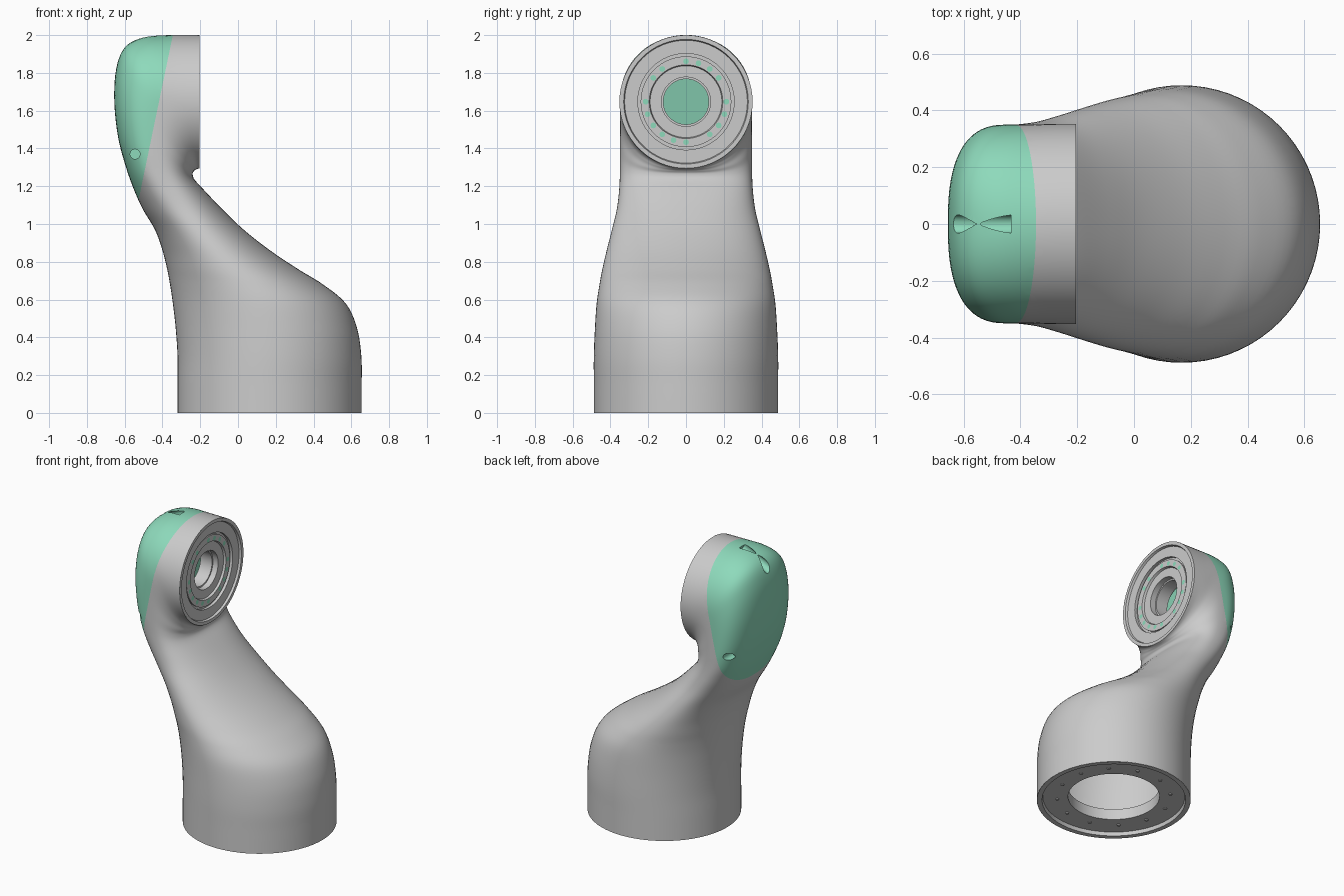
import bpy, bmesh, math
from mathutils import Vector

if "Cube" in bpy.data.objects:
    bpy.data.objects.remove(bpy.data.objects["Cube"])

X, Y, Z = Vector((1, 0, 0)), Vector((0, 1, 0)), Vector((0, 0, 1))
green = bpy.data.materials.new("cover_green")
green.diffuse_color = (0.27, 0.70, 0.50, 1)
green.use_nodes = True
green.node_tree.nodes["Principled BSDF"].inputs["Base Color"].default_value = green.diffuse_color


def add_object(name, bm, mat=None):
    me = bpy.data.meshes.new(name)
    bm.to_mesh(me)
    bm.free()
    ob = bpy.data.objects.new(name, me)
    bpy.context.collection.objects.link(ob)
    if mat:
        me.materials.append(mat)
    return ob


def activate(ob):
    bpy.ops.object.select_all(action='DESELECT')
    ob.select_set(True)
    bpy.context.view_layer.objects.active = ob


def skin(bm, rings, want):
    """Quads between closed rings; first face is made to point along want."""
    rows = [[bm.verts.new(p) for p in ring] for ring in rings]
    n, faces = len(rows[0]), []
    for a, b in zip(rows, rows[1:]):
        for j in range(n):
            k = (j + 1) % n
            faces.append(bm.faces.new((a[j], a[k], b[k], b[j])))
    faces[0].normal_update()
    if faces[0].normal.dot(want) < 0:
        bmesh.ops.reverse_faces(bm, faces=faces)


def lathe(bm, profile, origin, axis, u, n=64):
    """Revolve (height along axis, radius) points about axis."""
    v = axis.cross(u)
    rings = [[origin + axis * h + (u * math.cos(t) + v * math.sin(t)) * r
              for t in (2 * math.pi * j / n for j in range(n))] for h, r in profile]
    skin(bm, rings, axis)


def catmull(p0, p1, p2, p3, t):
    return [0.5 * (2 * b + (c - a) * t + (2 * a - 5 * b + 4 * c - d) * t * t
                   + (3 * b - a - 3 * c + d) * t ** 3)
            for a, b, c, d in zip(p0, p1, p2, p3)]


# Sections of the link: outer x, z, inner x, z, half width, roundness exponent
KEYS = [
    (-.32, 0, .655, 0, .488, 2), (-.32, .15, .655, .15, .488, 2),
    (-.32, .30, .653, .30, .488, 2), (-.33, .45, .63, .45, .482, 2),
    (-.345, .58, .57, .58, .473, 2), (-.36, .68, .45, .68, .458, 2),
    (-.375, .76, .32, .76, .443, 2), (-.40, .86, .17, .86, .42, 2),
    (-.44, .97, .03, .97, .392, 2.1), (-.505, 1.08, -.085, 1.08, .366, 2.2),
    (-.55, 1.18, -.18, 1.18, .354, 2.4), (-.593, 1.3, -.23, 1.235, .35, 2.6),
    (-.635, 1.46, -.24, 1.265, .35, 2.6), (-.655, 1.65, -.233, 1.28, .35, 2.6),
    (-.645, 1.82, -.228, 1.285, .35, 2.5), (-.60, 1.935, -.223, 1.288, .35, 2.4),
    (-.50, 1.988, -.218, 1.29, .35, 2.2), (-.36, 2.0, -.212, 1.292, .352, 2.03),
    (-.205, 2.0, -.205, 1.295, .3525, 2)]


def section(k, n=72):
    lx, lz, rx, rz, w, e = k
    outer, inner = Vector((lx, 0, lz)), Vector((rx, 0, rz))
    mid, half = (outer + inner) / 2, (inner - outer) / 2
    pts = []
    for j in range(n):
        c, s = math.cos(2 * math.pi * j / n), math.sin(2 * math.pi * j / n)
        c = math.copysign(abs(c) ** (2 / e), c)
        s = math.copysign(abs(s) ** (2 / e), s)
        pts.append(mid + half * c + Y * w * s)
    return pts


def link_shell():
    rings, m = [], len(KEYS) - 1
    for i in range(m):
        p = [KEYS[min(max(i + d, 0), m)] for d in (-1, 0, 1, 2)]
        rings += [section(catmull(*p, s / 5)) for s in range(5)]
    rings.append(section(KEYS[-1]))
    bm = bmesh.new()
    skin(bm, rings, X)
    return bm


# The slanted seam splits the shell into grey body and green cover
SEAM = Vector((-.345, 0, 2.0))
NORMAL = Vector((-.89, 0, .185)).normalized()


def split(bm, cover):
    bmesh.ops.bisect_plane(bm, geom=bm.verts[:] + bm.edges[:] + bm.faces[:], dist=1e-5,
                           plane_co=SEAM, plane_no=NORMAL,
                           clear_inner=cover, clear_outer=not cover)
    if cover:
        bmesh.ops.edgeloop_fill(bm, edges=[e for e in bm.edges if e.is_boundary])
        bmesh.ops.recalc_face_normals(bm, faces=bm.faces[:])
    return bm


body = add_object("arm_body", split(link_shell(), False))
cover = add_object("rear_cover", split(link_shell(), True), green)


# Grip groove and two screw pockets cut in the cover
def cut_rod(ob, a, b, r):
    a, b = Vector(a), Vector(b)
    bm = bmesh.new()
    bmesh.ops.create_cone(bm, cap_ends=True, segments=24, radius1=r, radius2=r,
                          depth=(b - a).length)
    rod = add_object("cutter", bm)
    rod.rotation_euler = (b - a).to_track_quat('Z', 'Y').to_euler()
    rod.location = (a + b) / 2
    rod.hide_render = True
    mod = ob.modifiers.new("cut", 'BOOLEAN')
    mod.operation, mod.solver, mod.object = 'DIFFERENCE', 'EXACT', rod
    activate(ob)
    bpy.ops.object.modifier_apply(modifier=mod.name)
    bpy.data.objects.remove(rod, do_unlink=True)


cut_rod(cover, (-.66, 0, 1.885), (-.43, 0, 1.99), .032)
for side in (-1, 1):
    cut_rod(cover, (-.545, side * .23, 1.37), (-.545, side * .45, 1.37), .026)

# Stepped mounting face with open centre bore
HEAD = Vector((-.205, 0, 1.6475))
bm = bmesh.new()
lathe(bm, [(0, .3525), (0, .33), (-.015, .325), (-.015, .255), (-.035, .255), (-.035, .24),
           (-.025, .24), (-.025, .195), (-.04, .19), (-.04, .13), (-.08, .13),
           (-.08, .12), (-.17, .12)], HEAD, X, Y)
face = add_object("mounting_face", bm)

# Ring of bolts on the mounting face, with gaps
bm = bmesh.new()
for i in range(20):
    if i not in (1, 6, 9, 16):
        t = math.radians(18 * i)
        at = HEAD + (Y * math.cos(t) + Z * math.sin(t)) * .214
        lathe(bm, [(-.0235, .015), (-.0235, .0005)], at, X, Y, 16)
bolts = add_object("face_bolts", bm, green)

# Recessed base flange with wide bore and small bolts
BASE = Vector((.1675, 0, 0))
bm = bmesh.new()
lathe(bm, [(0, .4875), (0, .455), (-.025, .45), (-.025, .29), (-.10, .29), (-.10, .32)],
      BASE, -Z, X)
flange = add_object("base_flange", bm)
bm = bmesh.new()
for i in range(12):
    t = math.radians(30 * i + 15)
    at = BASE + (X * math.cos(t) + Y * math.sin(t)) * .36
    lathe(bm, [(-.025, .013), (-.02, .011), (-.02, .0005)], at, -Z, X, 12)
base_bolts = add_object("base_bolts", bm)

for ob in (body, cover, face, bolts, flange, base_bolts):
    activate(ob)
    bpy.ops.object.shade_smooth_by_angle(angle=math.radians(30))
